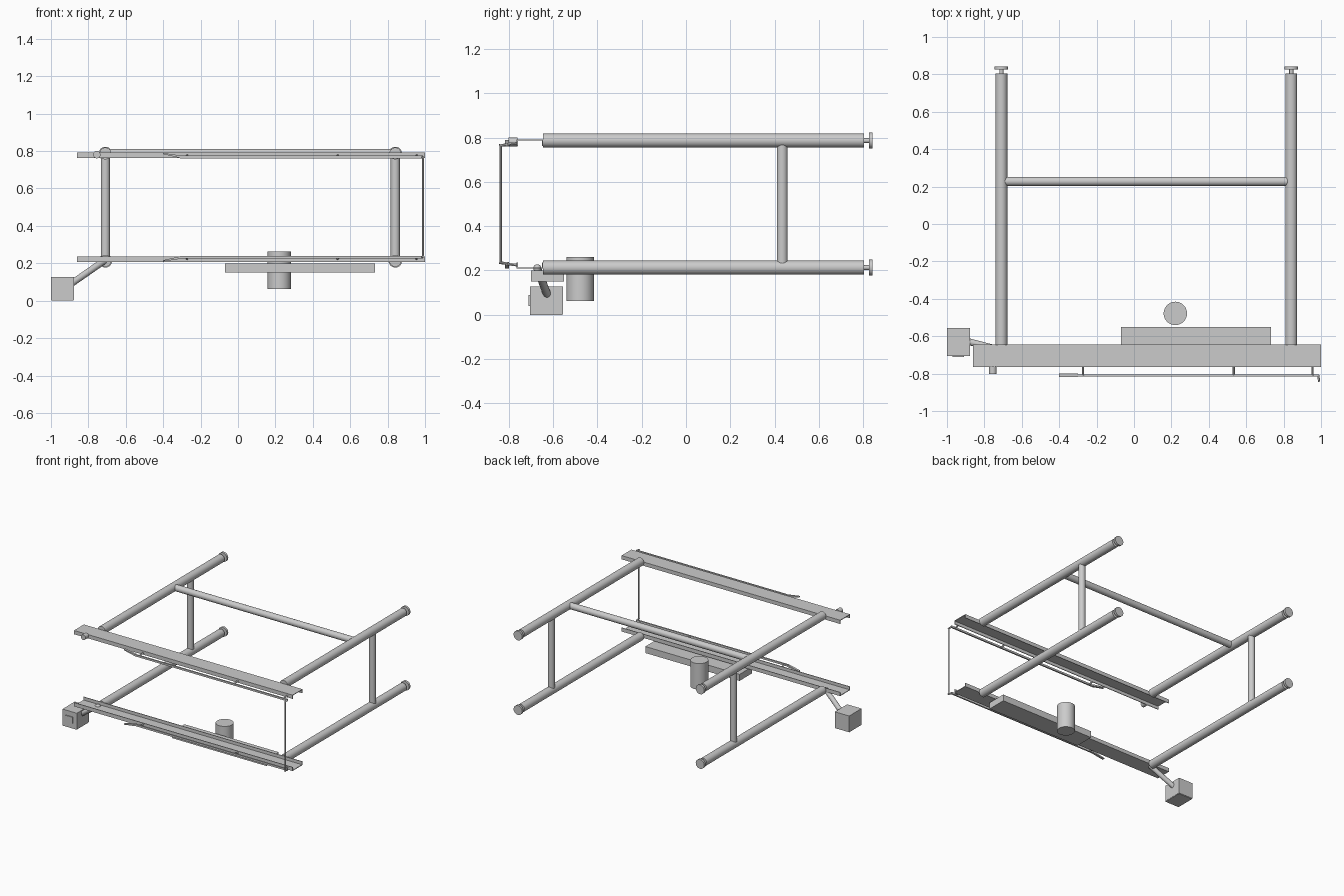
import bpy
from mathutils import Vector

if "Cube" in bpy.data.objects:
    bpy.data.objects.remove(bpy.data.objects["Cube"])

mat = bpy.data.materials.new("plain_grey")
mat.diffuse_color = (0.6, 0.6, 0.6, 1)
mat.use_nodes = True
mat.node_tree.nodes["Principled BSDF"].inputs["Base Color"].default_value = mat.diffuse_color


def finish(ob, name, smooth=False):
    ob.name = name
    ob.data.materials.append(mat)
    if smooth:
        bpy.ops.object.shade_smooth_by_angle()
    return ob


def box(name, lo, hi):
    lo, hi = Vector(lo), Vector(hi)
    bpy.ops.mesh.primitive_cube_add(size=1, location=(lo + hi) / 2)
    ob = bpy.context.object
    ob.scale = hi - lo
    bpy.ops.object.transform_apply(location=False, rotation=False, scale=True)
    return finish(ob, name)


def rod(name, a, b, r, sides=32):
    a, b = Vector(a), Vector(b)
    bpy.ops.mesh.primitive_cylinder_add(vertices=sides, radius=r, depth=(b - a).length,
                                        location=(a + b) / 2)
    ob = bpy.context.object
    ob.rotation_euler = (b - a).to_track_quat('Z', 'Y').to_euler()
    return finish(ob, name, True)


def extrude_x(name, profile, x0, x1):
    n = len(profile)
    verts = [(x, y, z) for x in (x0, x1) for y, z in profile]
    faces = [(i, (i + 1) % n, (i + 1) % n + n, i + n) for i in range(n)]
    faces += [tuple(range(n))[::-1], tuple(range(n, 2 * n))]
    me = bpy.data.meshes.new(name)
    me.from_pydata(verts, [], faces)
    ob = bpy.data.objects.new(name, me)
    bpy.context.collection.objects.link(ob)
    bpy.context.view_layer.objects.active = ob
    ob.select_set(True)
    bpy.ops.object.mode_set(mode='EDIT')
    bpy.ops.mesh.select_all(action='SELECT')
    bpy.ops.mesh.normals_make_consistent(inside=False)
    bpy.ops.object.mode_set(mode='OBJECT')
    return finish(ob, name)


LEFT, RIGHT = -0.709, 0.841
T = 0.005
# upper and lower halves mirror each other about z = 0.5
for level, s in (("upper", 1), ("lower", -1)):
    Z = lambda h: 0.5 + s * h
    # channel rail: outer web with two lips turned inwards
    f, b = -0.765, -0.645
    prof = [(f, 0.263), (f, 0.292), (b, 0.292), (b, 0.263), (b - T, 0.263),
            (b - T, 0.292 - T), (f + T, 0.292 - T), (f + T, 0.263)]
    extrude_x(level + "_rail", [(y, Z(h)) for y, h in prof], -0.86, 1.0)

    # side tubes with adjustable feet
    for side, x in (("left", LEFT), ("right", RIGHT)):
        tag = f"{level}_{side}"
        rod(tag + "_tube", (x, -0.647, Z(0.287)), (x, 0.805, Z(0.287)), 0.0315)
        rod(tag + "_foot_stem", (x, 0.80, Z(0.287)), (x, 0.83, Z(0.287)), 0.011, 16)
        rod(tag + "_foot_disc", (x, 0.826, Z(0.287)), (x, 0.843, Z(0.287)), 0.036)

    # thin operating bar with bent paddle end and standoffs
    box(level + "_bar", (-0.31, -0.816, Z(0.268) - 0.007), (0.99, -0.805, Z(0.268) + 0.007))
    extr = [(-0.40, 0.290), (-0.40, 0.283), (-0.30, 0.261), (-0.30, 0.275)]
    me = bpy.data.meshes.new("paddle")
    me.from_pydata([(x, y, Z(h)) for y in (-0.817, -0.80) for x, h in extr], [],
                   [(0, 1, 2, 3), (7, 6, 5, 4), (0, 4, 5, 1), (1, 5, 6, 2),
                    (2, 6, 7, 3), (3, 7, 4, 0)])
    if s > 0:
        me.flip_normals()
    paddle = bpy.data.objects.new("paddle", me)
    bpy.context.collection.objects.link(paddle)
    finish(paddle, level + "_bar_paddle")
    for i, x in enumerate((-0.272, 0.533, 0.955)):
        rod(f"{level}_standoff_{i + 1}", (x, -0.81, Z(0.270)), (x, -0.762, Z(0.276)), 0.006, 12)
    rod(level + "_link_pivot", (0.99, -0.843, Z(0.265)), (0.985, -0.808, Z(0.268)), 0.006, 12)

# vertical link joining both bars
rod("vertical_link", (0.99, -0.8375, 0.235), (0.99, -0.8375, 0.765), 0.0055, 12)

# back frame
for side, x in (("left", LEFT), ("right", RIGHT)):
    rod(side + "_post", (x, 0.435, 0.22), (x, 0.435, 0.78), 0.0245)
rod("cross_bar", (LEFT, 0.228, 0.787), (RIGHT, 0.228, 0.787), 0.0245)

# knob on the upper rail
rod("rail_knob", (-0.755, -0.803, 0.781), (-0.755, -0.762, 0.781), 0.02, 24)

# drive box and motor under the lower rail
box("drive_box", (-0.07, -0.70, 0.15), (0.732, -0.551, 0.20))
rod("motor", (0.221, -0.478, 0.062), (0.221, -0.478, 0.262), 0.0625, 48)

# control box on an arm
box("control_box", (-1.0, -0.705, 0.004), (-0.878, -0.555, 0.127))
box("control_box_base", (-0.998, -0.705, 0.0), (-0.88, -0.558, 0.004))
box("control_box_panel", (-0.97, -0.712, 0.04), (-0.91, -0.704, 0.09))
rod("control_arm", (-0.90, -0.625, 0.085), (-0.72, -0.672, 0.21), 0.018, 24)
bpy.ops.mesh.primitive_uv_sphere_add(segments=20, ring_count=12, radius=0.018,
                                     location=(-0.72, -0.672, 0.21))
finish(bpy.context.object, "arm_joint", True)
